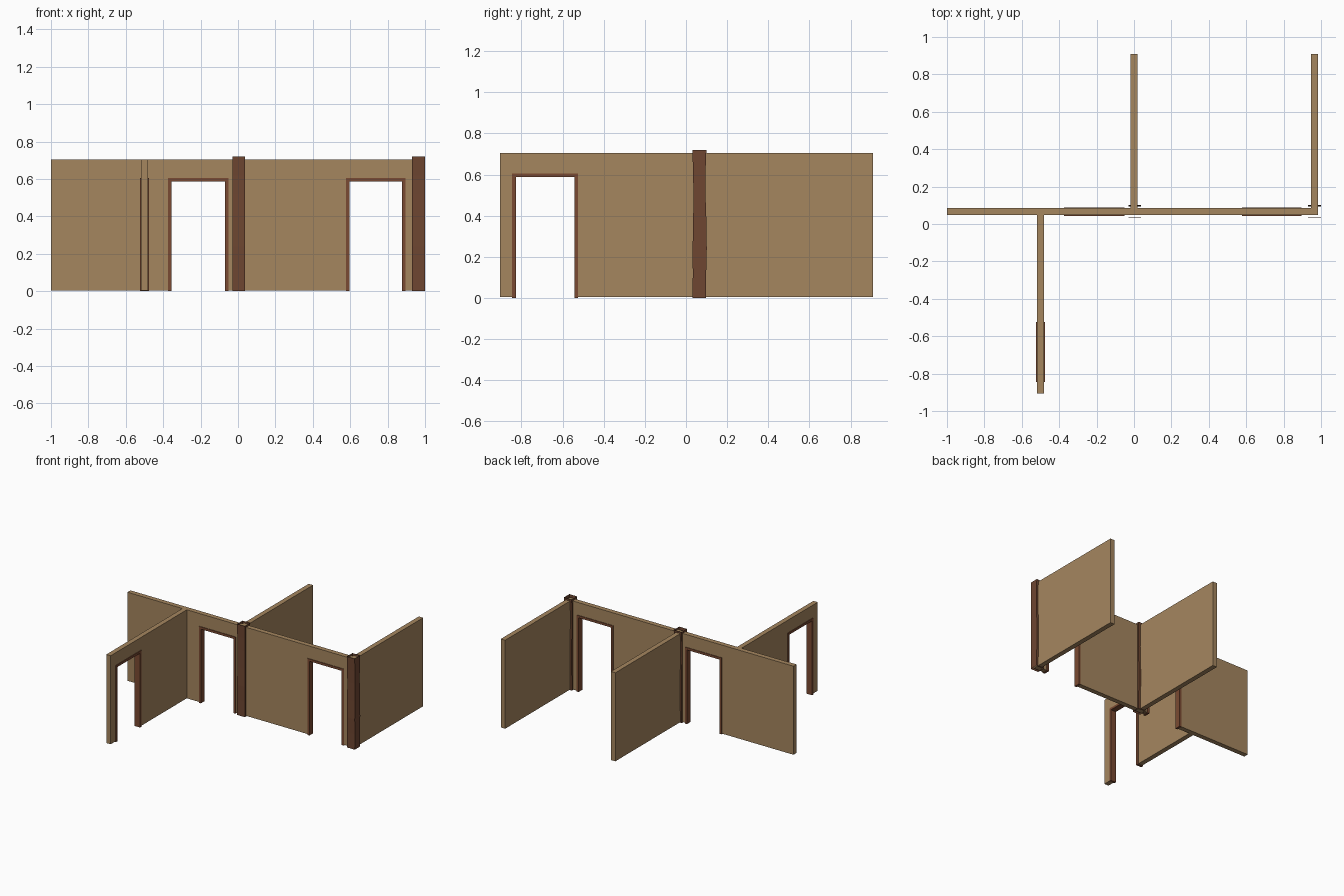
import bpy, bmesh

if "Cube" in bpy.data.objects:
    bpy.data.objects.remove(bpy.data.objects["Cube"])


def material(name, hex_rgb):
    lin = []
    for i in (0, 2, 4):
        c = int(hex_rgb[i:i + 2], 16) / 255
        lin.append(c / 12.92 if c <= 0.04045 else ((c + 0.055) / 1.055) ** 2.4)
    m = bpy.data.materials.new(name)
    m.diffuse_color = (*lin, 1)
    m.use_nodes = True
    m.node_tree.nodes["Principled BSDF"].inputs["Base Color"].default_value = m.diffuse_color
    return m


PLASTER = material("tan plaster", "A5865F")
FRAME = material("door wood", "7A4A32")
POST = material("post wood", "6E4631")


def finish(name, bm, mat):
    mesh = bpy.data.meshes.new(name)
    bm.to_mesh(mesh)
    bm.free()
    mesh.materials.append(mat)
    ob = bpy.data.objects.new(name, mesh)
    bpy.context.collection.objects.link(ob)


def slab(name, outline, centre, thick, axis, mat):
    """Extrude a (u, z) outline; axis is the direction the slab runs along."""
    bm = bmesh.new()

    def at(u, z, d):
        return (u, centre + d, z) if axis == "x" else (centre + d, u, z)
    verts = [bm.verts.new(at(u, z, -thick / 2)) for u, z in outline]
    face = bm.faces.new(verts)
    new = bmesh.ops.extrude_face_region(bm, geom=[face])["geom"]
    move = (0, thick, 0) if axis == "x" else (thick, 0, 0)
    bmesh.ops.translate(bm, vec=move, verts=[v for v in new if isinstance(v, bmesh.types.BMVert)])
    bmesh.ops.recalc_face_normals(bm, faces=bm.faces)
    finish(name, bm, mat)


BASE, TOP, DOOR_TOP, JAMB = 0.005, 0.705, 0.605, 0.018


def wall(name, a, b, centre, axis, doors=()):
    pts = [(a, BASE)]
    for lo, hi in doors:
        lo, hi, t = lo + 0.008, hi - 0.008, DOOR_TOP - 0.008
        pts += [(lo, BASE), (lo, t), (hi, t), (hi, BASE)]
    slab(name, pts + [(b, BASE), (b, TOP), (a, TOP)], centre, 0.038, axis, PLASTER)
    # door surrounds, slightly proud of the wall
    for i, (lo, hi) in enumerate(doors):
        t = DOOR_TOP - JAMB
        slab(f"{name}_door_frame_{i + 1}",
             [(lo, 0), (lo, DOOR_TOP), (hi, DOOR_TOP), (hi, 0),
              (hi - JAMB, 0), (hi - JAMB, t), (lo + JAMB, t), (lo + JAMB, 0)],
             centre, 0.047, axis, FRAME)


# walls
wall("main_wall", -1.0, 0.985, 0.066, "x", [(-0.373, -0.052), (0.577, 0.896)])
wall("front_wall", -0.905, 0.05, -0.5, "y", [(-0.845, -0.525)])
wall("back_wall_middle", 0.08, 0.909, 0.001, "y")
wall("back_wall_right", 0.08, 0.909, 0.965, "y")

# rough-hewn posts: open square tubes with slightly uneven sides (z, y low, y high)
RINGS = [(0.0, 0.032, 0.096), (0.12, 0.033, 0.098), (0.24, 0.032, 0.101),
         (0.38, 0.035, 0.099), (0.52, 0.036, 0.094), (0.62, 0.034, 0.095), (0.72, 0.031, 0.099)]
for name, x in (("middle_post", 0.004), ("right_post", 0.965)):
    bm = bmesh.new()
    loops = [[bm.verts.new((x + sx * 0.034, y, z)) for sx, y in
              ((-1, y0), (1, y0), (1, y1), (-1, y1))] for z, y0, y1 in RINGS]
    for lower, upper in zip(loops, loops[1:]):
        for i in range(4):
            j = (i + 1) % 4
            bm.faces.new((lower[i], lower[j], upper[j], upper[i]))
    finish(name, bm, POST)
